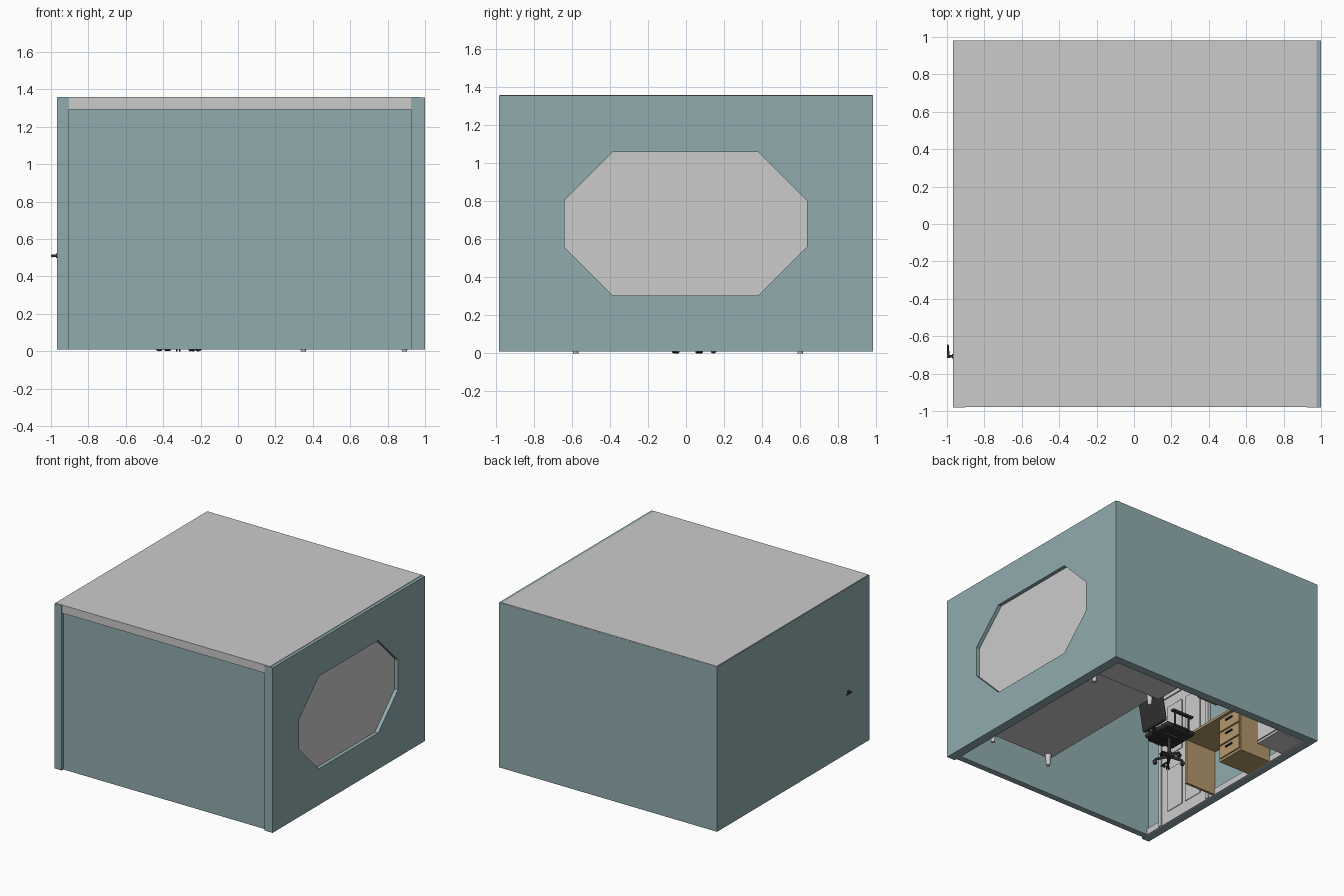
import bpy, bmesh
from math import pi, sin, cos, radians
from mathutils import Vector

if "Cube" in bpy.data.objects:
    bpy.data.objects.remove(bpy.data.objects["Cube"])


def mat(name, rgb):
    m = bpy.data.materials.new(name)
    m.diffuse_color = (*rgb, 1)
    m.use_nodes = True
    m.node_tree.nodes["Principled BSDF"].inputs["Base Color"].default_value = m.diffuse_color
    return m


TEAL = mat("teal_paint", (0.28, 0.41, 0.43))
WOOD = mat("light_wood", (0.45, 0.31, 0.15))
BLACK = mat("black_plastic", (0.03, 0.03, 0.03))


def finish(bm, name, m=None, bevel=0, smooth=False):
    bmesh.ops.recalc_face_normals(bm, faces=bm.faces)
    me = bpy.data.meshes.new(name)
    bm.to_mesh(me)
    bm.free()
    ob = bpy.data.objects.new(name, me)
    bpy.context.collection.objects.link(ob)
    if m:
        me.materials.append(m)
    if bevel:
        b = ob.modifiers.new("bevel", 'BEVEL')
        b.width, b.segments = bevel, 3
    if smooth:
        bpy.ops.object.select_all(action='DESELECT')
        ob.select_set(True)
        bpy.context.view_layer.objects.active = ob
        bpy.ops.object.shade_smooth_by_angle(angle=radians(40))
    return ob


def box(name, x, y, z, m=None, bevel=0):
    """Box from (min, max) ranges."""
    bm = bmesh.new()
    bmesh.ops.create_cube(bm, size=1)
    for v in bm.verts:
        v.co = [r[0] if c < 0 else r[1] for c, r in zip(v.co, (x, y, z))]
    return finish(bm, name, m, bevel, bevel > 0)


def rod(name, a, b, r1, r2=None, m=None, n=16):
    """Round rod or cone from point a to point b."""
    a, b = Vector(a), Vector(b)
    bm = bmesh.new()
    bmesh.ops.create_cone(bm, cap_ends=True, segments=n, radius1=r1,
                          radius2=r1 if r2 is None else r2, depth=(b - a).length)
    q = Vector((0, 0, 1)).rotation_difference(b - a)
    for v in bm.verts:
        v.co = q @ v.co + (a + b) / 2
    return finish(bm, name, m, 0, True)


def prism_x(name, pts, x0, x1, m=None, bevel=0):
    """Extrude a (y, z) outline along x."""
    bm = bmesh.new()
    f = bm.faces.new([bm.verts.new((x0, y, z)) for y, z in pts])
    r = bmesh.ops.extrude_face_region(bm, geom=[f])
    bmesh.ops.translate(bm, vec=(x1 - x0, 0, 0),
                        verts=[v for v in r["geom"] if isinstance(v, bmesh.types.BMVert)])
    return finish(bm, name, m, bevel)


# Room shell, open underneath
Z0, ZT = 0.01, 1.356
box("left_wall", (-0.968, -0.904), (-0.982, 0.98), (Z0, ZT), TEAL)
box("back_wall", (-0.967, 0.99), (0.915, 0.981), (Z0, ZT - 0.001), TEAL)
box("front_wall", (-0.91, 0.93), (-0.96, -0.91), (Z0, 1.30), TEAL)
right = box("right_wall", (0.925, 1.0), (-0.982, 0.982), (Z0, ZT), TEAL)
box("ceiling", (-0.964, 0.975), (-0.979, 0.98), (1.294, 1.36))

# Octagonal window cut into the right wall
octagon = [(-0.64, 0.56), (-0.385, 0.305), (0.38, 0.305), (0.635, 0.56),
           (0.635, 0.805), (0.38, 1.06), (-0.385, 1.06), (-0.64, 0.805)]
cutter = prism_x("window_cutter", octagon, 0.8, 1.1)
cutter.hide_render = True
cutter.hide_set(True)
cut = right.modifiers.new("window_hole", 'BOOLEAN')
cut.object, cut.operation, cut.solver = cutter, 'DIFFERENCE', 'EXACT'
prism_x("window_pane", octagon, 0.94, 0.97)

# Door with frame and raised panels on the inside of the left wall
DX = -0.904
box("door_leaf", (DX, DX + 0.012), (-0.74, -0.22), (Z0, 1.08))
for y in (-0.765, -0.22):
    box("door_frame_side", (DX, DX + 0.022), (y, y + 0.03), (Z0, 1.11))
box("door_frame_top", (DX, DX + 0.022), (-0.765, -0.19), (1.08, 1.11))
for y in (-0.67, -0.46):
    for z in ((0.1, 0.46), (0.58, 1.0)):
        box("door_panel", (DX + 0.01, DX + 0.02), (y, y + 0.17), z, None, 0.006)
for y in ((-0.91, -0.765), (-0.19, 0.915)):
    box("baseboard", (DX, DX + 0.012), y, (Z0, 0.06))

# Lever handles, outside and inside
for s, x in ((-1, -0.968), (1, -0.892)):
    rod("handle_rose", (x, -0.707, 0.51), (x + s * 0.004, -0.707, 0.51), 0.012, m=BLACK)
    rod("handle_neck", (x, -0.707, 0.51), (x + s * 0.026, -0.707, 0.51), 0.007, m=BLACK)
    rod("handle_lever", (x + s * 0.024, -0.717, 0.51), (x + s * 0.027, -0.645, 0.51),
        0.008, 0.004, BLACK)

# Bed on four legs
box("bed_frame", (0.30, 0.92), (-0.62, 0.63), (0.09, 0.17), None, 0.008)
box("mattress", (0.31, 0.91), (-0.61, 0.61), (0.17, 0.28), None, 0.03)
box("blanket", (0.295, 0.915), (-0.625, 0.25), (0.2, 0.292), None, 0.02)
box("pillow", (0.40, 0.82), (0.36, 0.57), (0.28, 0.34), None, 0.025)
for x in (0.35, 0.89):
    for y in (-0.58, 0.60):
        rod("bed_leg", (x, y, 0), (x, y, 0.09), 0.014, 0.024)

# Low cabinet between the bed and the back wall
box("headboard_cabinet", (0.30, 0.92), (0.64, 0.912), (0.05, 0.46))

# Desk along the left wall
box("desk_top", (-0.90, -0.59), (-0.14, 0.53), (0.38, 0.40), WOOD)
box("desk_side", (-0.895, -0.62), (-0.145, -0.125), (Z0, 0.38), WOOD)
box("drawer_cabinet", (-0.895, -0.61), (0.27, 0.515), (Z0, 0.38), WOOD)
for i in range(3):
    z = 0.03 + i * 0.115
    box("drawer_front", (-0.61, -0.60), (0.28, 0.505), (z, z + 0.105), WOOD)
    box("drawer_pull", (-0.60, -0.588), (0.355, 0.43), (z + 0.065, z + 0.075), BLACK)

# Shelf above the desk
box("shelf_board", (-0.90, -0.72), (-0.12, 0.45), (0.78, 0.80), WOOD)
for y in (-0.12, 0.155, 0.43):
    box("shelf_divider", (-0.90, -0.72), (y, y + 0.02), (0.80, 0.98), WOOD)
box("shelf_top", (-0.90, -0.72), (-0.12, 0.45), (0.98, 1.0), WOOD)

# Corner cabinet
box("corner_cabinet", (-0.89, -0.65), (0.66, 0.90), (0.012, 0.55))
box("corner_cabinet_door", (-0.65, -0.64), (0.67, 0.89), (0.03, 0.54))

# Swivel chair facing the desk
CX, CY = -0.315, 0.035
for i in range(5):
    a = 2 * pi * i / 5 + 0.35
    ex, ey = CX + 0.11 * cos(a), CY + 0.11 * sin(a)
    rod("chair_spoke", (CX, CY, 0.06), (ex, ey, 0.04), 0.016, 0.009, BLACK)
    for s in (-1, 1):
        wx, wy = ex - s * 0.008 * sin(a), ey + s * 0.008 * cos(a)
        rod("chair_caster", (wx - s * 0.004 * sin(a), wy + s * 0.004 * cos(a), 0.016),
            (wx + s * 0.004 * sin(a), wy - s * 0.004 * cos(a), 0.016), 0.016, m=BLACK)
    rod("caster_stem", (ex, ey, 0.016), (ex, ey, 0.042), 0.005, m=BLACK)
rod("chair_hub", (CX, CY, 0.045), (CX, CY, 0.09), 0.024, 0.02, BLACK)
rod("chair_column", (CX, CY, 0.08), (CX, CY, 0.22), 0.012, m=BLACK)
box("chair_mechanism", (CX - 0.05, CX + 0.06), (CY - 0.04, CY + 0.04), (0.205, 0.225), BLACK)
box("chair_seat", (CX - 0.14, CX + 0.13), (CY - 0.135, CY + 0.135), (0.222, 0.26), BLACK, 0.015)
box("chair_back_strut", (CX + 0.05, CX + 0.16), (CY - 0.02, CY + 0.02), (0.21, 0.222), BLACK)
back = box("chair_back", (CX + 0.125, CX + 0.155), (CY - 0.13, CY + 0.13), (0.26, 0.56), BLACK, 0.012)
for v in back.data.vertices:
    v.co.x += (v.co.z - 0.26) * 0.18
for s in (-1, 1):
    y = CY + s * 0.15
    for x in (CX - 0.06, CX + 0.07):
        rod("armrest_post", (x, y, 0.23), (x, y, 0.345), 0.008, m=BLACK)
    box("armrest_pad", (CX - 0.1, CX + 0.1), (y - 0.018, y + 0.018), (0.345, 0.362), BLACK, 0.007)
    rod("armrest_base", (CX - 0.06, y, 0.235), (CX + 0.07, y, 0.235), 0.009, m=BLACK)
    for x in (CX - 0.06, CX + 0.07):
        rod("armrest_link", (x, y, 0.235), (x, CY + s * 0.1, 0.235), 0.008, m=BLACK)
